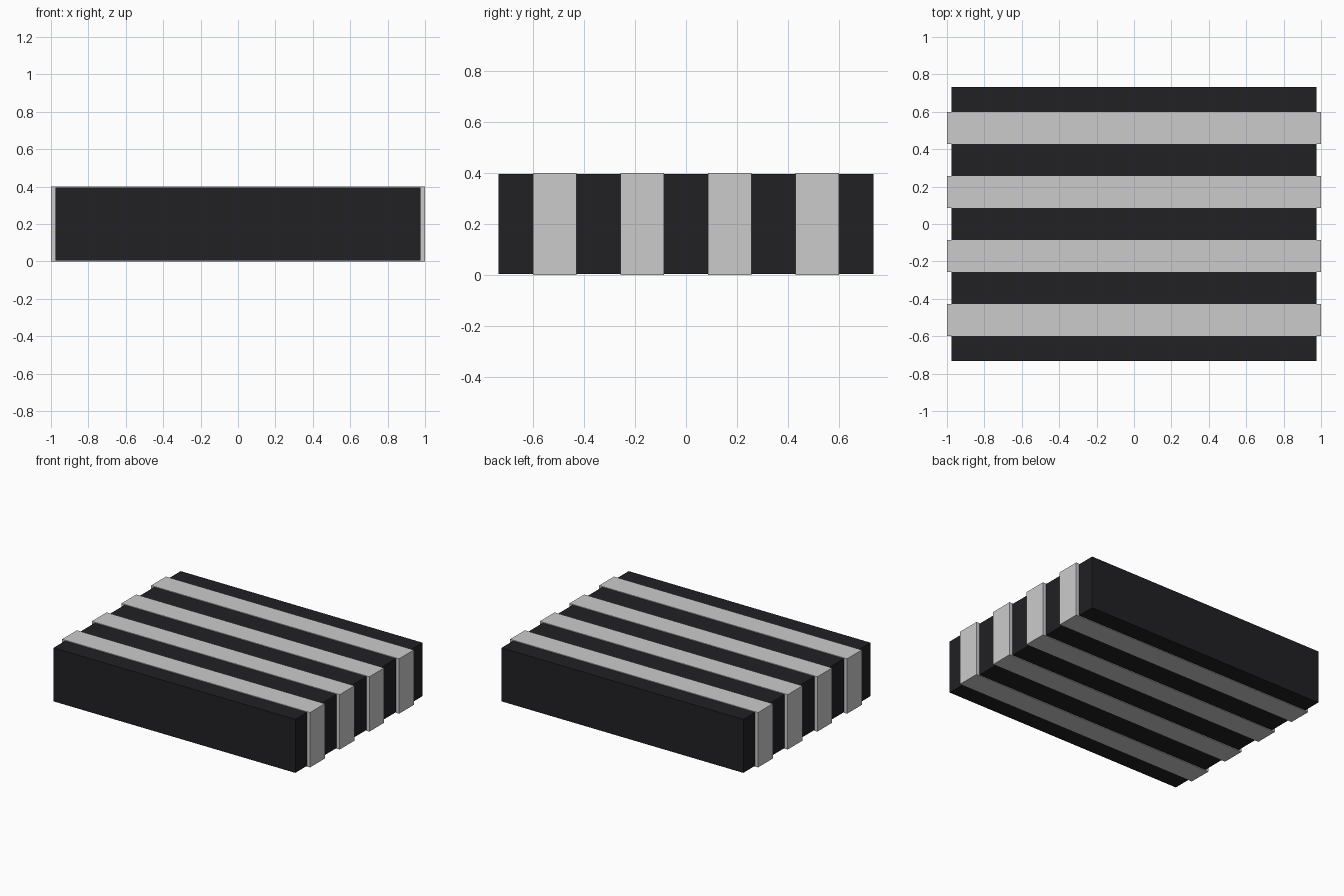
import bpy

if "Cube" in bpy.data.objects:
    bpy.data.objects.remove(bpy.data.objects["Cube"])

def box(name, size, loc):
    bpy.ops.mesh.primitive_cube_add(size=1, location=loc)
    o = bpy.context.object
    o.name = name
    o.scale = size
    bpy.ops.object.transform_apply(location=False, rotation=False, scale=True)
    return o

black = bpy.data.materials.new("black")
black.diffuse_color = (0.015, 0.014, 0.017, 1)
black.use_nodes = True
black.node_tree.nodes["Principled BSDF"].inputs["Base Color"].default_value = black.diffuse_color

# dark core block, slightly inset from the bands
core = box("core_block", (1.95, 1.465, 0.39), (0, 0, 0.2))
core.data.materials.append(black)

# four plain bands wrapping over the core
for i in range(4):
    box(f"band_{i + 1}", (2.0, 0.17, 0.4), (0, (i - 1.5) * 0.342, 0.2))
